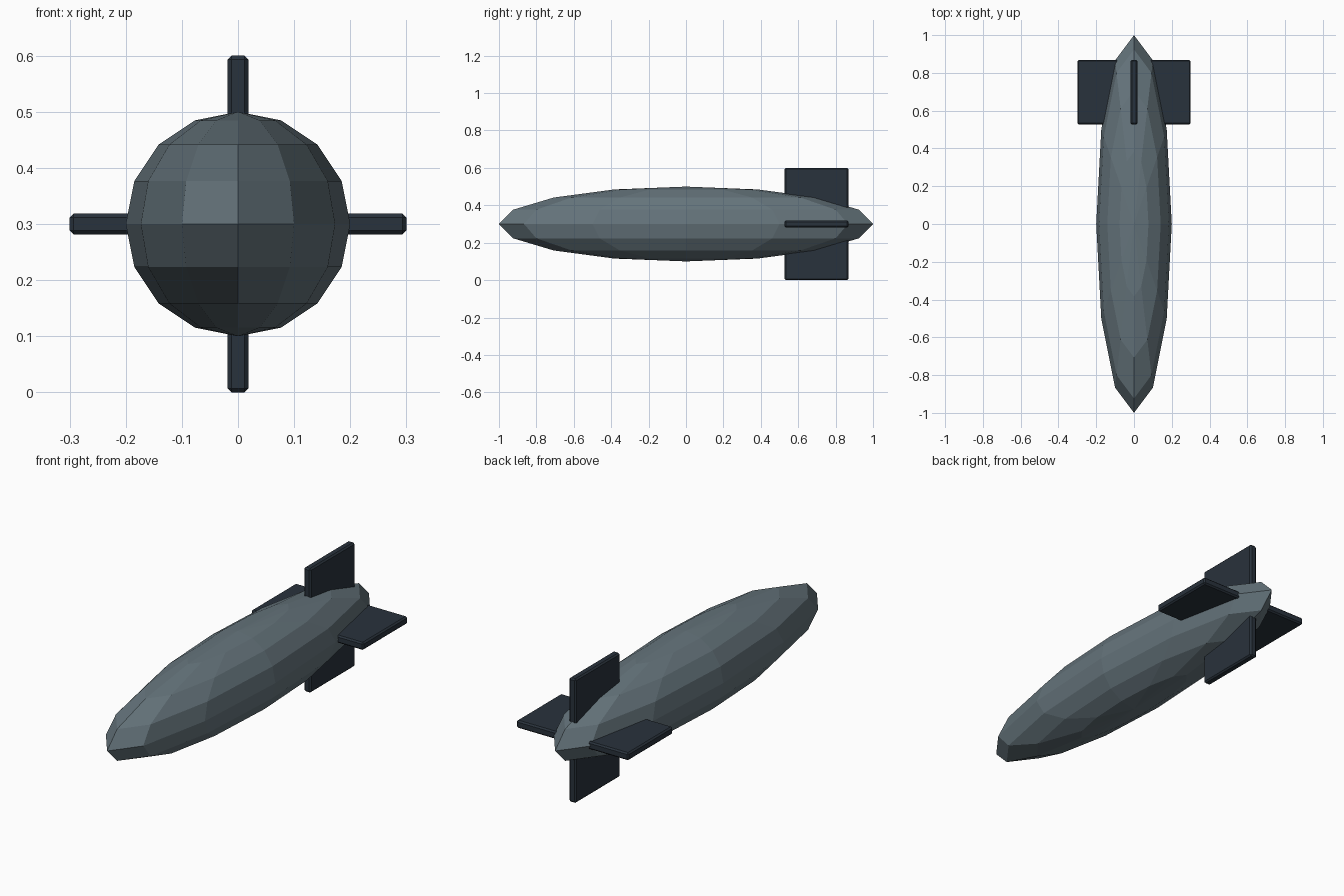
import bpy
import bmesh
from math import pi
from mathutils import Matrix, Vector

if "Cube" in bpy.data.objects:
    bpy.data.objects.remove(bpy.data.objects["Cube"])

CENTRE = Vector((0, 0, 0.3))


def material(name, color):
    mat = bpy.data.materials.new(name)
    mat.diffuse_color = (*color, 1)
    mat.use_nodes = True
    mat.node_tree.nodes["Principled BSDF"].inputs["Base Color"].default_value = mat.diffuse_color
    return mat


def add_object(name, bm, mat):
    mesh = bpy.data.meshes.new(name)
    bm.to_mesh(mesh)
    bm.free()
    mesh.materials.append(mat)
    obj = bpy.data.objects.new(name, mesh)
    bpy.context.collection.objects.link(obj)
    obj.location = CENTRE
    return obj


hull_mat = material("hull_grey", (0.13, 0.175, 0.2))
fin_mat = material("fin_dark", (0.022, 0.032, 0.045))

# Hull: low-poly sphere stretched along y
bm = bmesh.new()
bmesh.ops.create_uvsphere(bm, u_segments=12, v_segments=8, radius=1)
bmesh.ops.scale(bm, vec=(0.2, 1, 0.2), verts=bm.verts)
add_object("hull", bm, hull_mat)

# Tail fins: four bevelled plates around the long axis, rooted inside the hull
INNER, OUTER = 0.06, 0.3
names = ("right_fin", "top_fin", "left_fin", "bottom_fin")
for i, name in enumerate(names):
    bm = bmesh.new()
    bmesh.ops.create_cube(bm, size=1)
    bmesh.ops.scale(bm, vec=(OUTER - INNER, 0.342, 0.037), verts=bm.verts)
    bmesh.ops.translate(bm, vec=((INNER + OUTER) / 2, 0.698, 0), verts=bm.verts)
    bmesh.ops.rotate(bm, matrix=Matrix.Rotation(-i * pi / 2, 3, 'Y'), verts=bm.verts)
    fin = add_object(name, bm, fin_mat)
    bevel = fin.modifiers.new("edge_bevel", 'BEVEL')
    bevel.width = 0.007
    bevel.segments = 1
